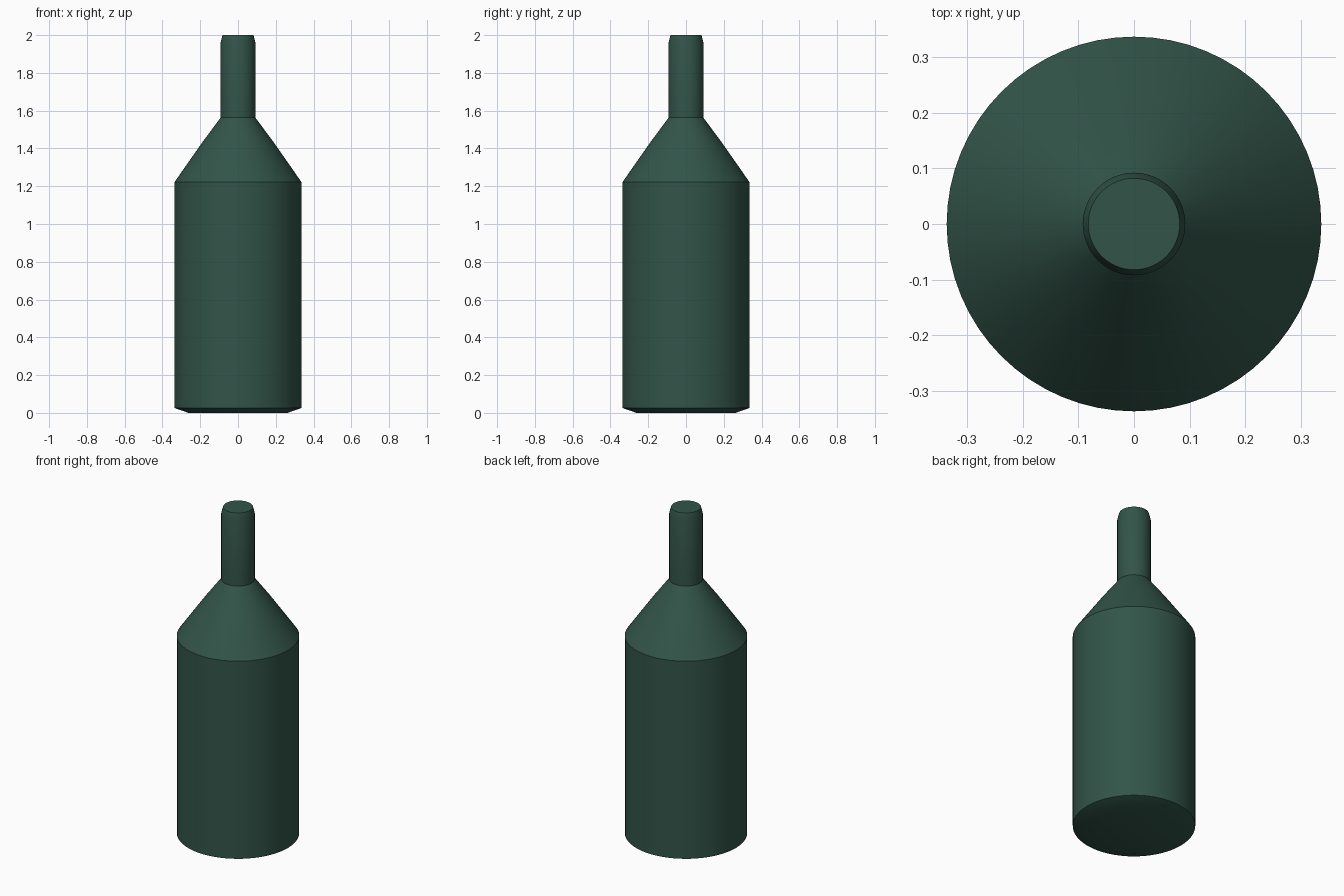
import bpy, bmesh, math

if "Cube" in bpy.data.objects:
    bpy.data.objects.remove(bpy.data.objects["Cube"])

SIDES = 64
# Bottle outline (radius, height) from base to rim
PROFILE = [(0.262, 0.0), (0.336, 0.026), (0.336, 1.222), (0.185, 1.438),
           (0.092, 1.563), (0.092, 1.962), (0.082, 2.0)]

glass = bpy.data.materials.new("dark bottle green")
glass.diffuse_color = (0.032, 0.090, 0.066, 1)
glass.use_nodes = True
glass.node_tree.nodes["Principled BSDF"].inputs["Base Color"].default_value = glass.diffuse_color

# Lathed bottle body with closed base and top
bm = bmesh.new()
rings = [[bm.verts.new((r * math.cos(2 * math.pi * i / SIDES),
                        r * math.sin(2 * math.pi * i / SIDES), z))
          for i in range(SIDES)] for r, z in PROFILE]
for lo, hi in zip(rings, rings[1:]):
    for i in range(SIDES):
        j = (i + 1) % SIDES
        bm.faces.new((lo[i], lo[j], hi[j], hi[i]))
bm.faces.new(rings[0][::-1])
bm.faces.new(rings[-1])

mesh = bpy.data.meshes.new("bottle")
bm.to_mesh(mesh)
bm.free()
mesh.materials.append(glass)
bottle = bpy.data.objects.new("bottle", mesh)
bpy.context.collection.objects.link(bottle)

# Smooth around, crisp at the shoulder, neck and rim
bpy.context.view_layer.objects.active = bottle
bottle.select_set(True)
bpy.ops.object.shade_smooth_by_angle(angle=math.radians(25))
